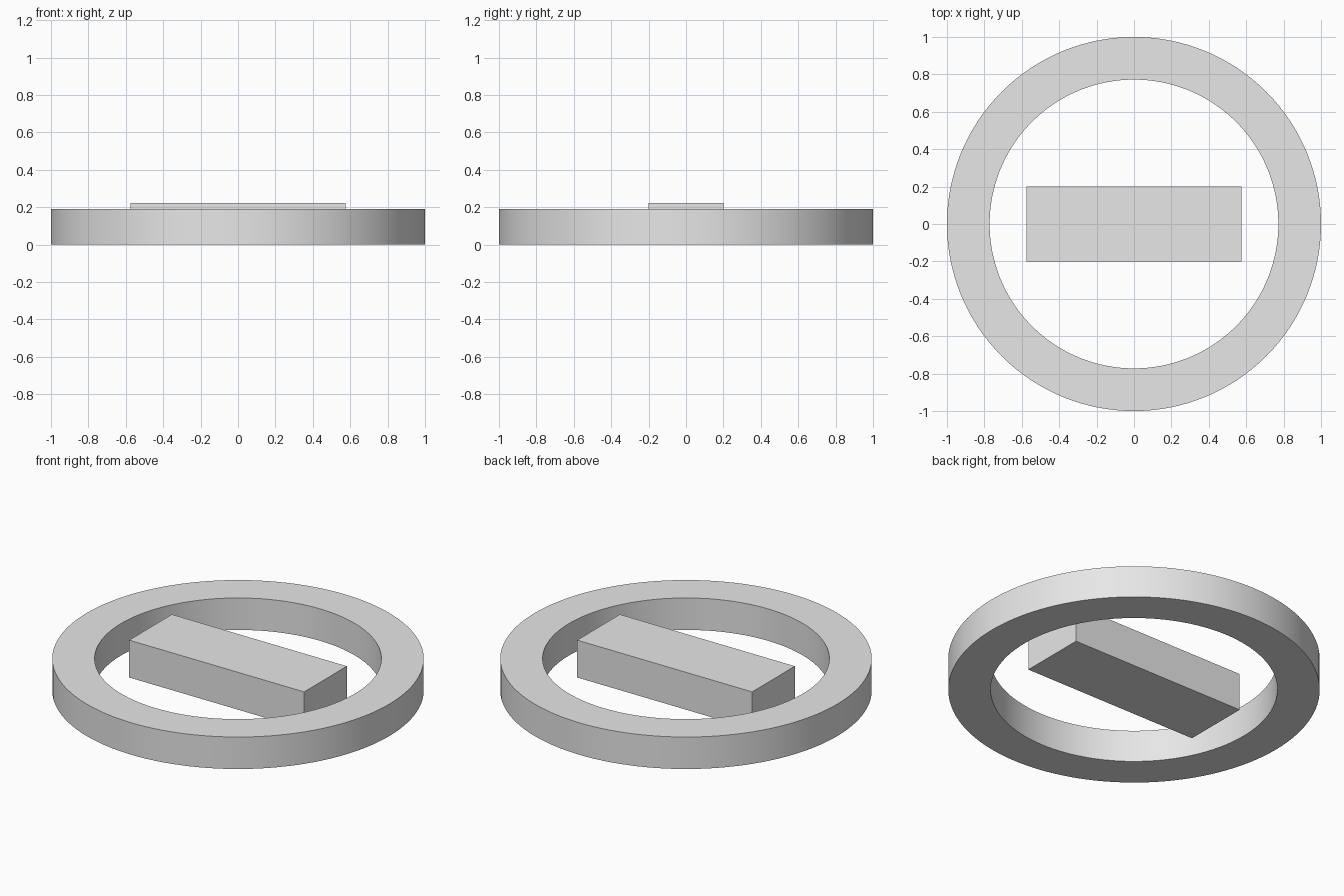
import bpy, bmesh, math

if "Cube" in bpy.data.objects:
    bpy.data.objects.remove(bpy.data.objects["Cube"])

grey = bpy.data.materials.new("light_grey")
grey.diffuse_color = (0.8, 0.8, 0.8, 1)
grey.use_nodes = True
grey.node_tree.nodes["Principled BSDF"].inputs["Base Color"].default_value = grey.diffuse_color


def add_part(name, bm):
    bmesh.ops.recalc_face_normals(bm, faces=bm.faces)
    mesh = bpy.data.meshes.new(name)
    bm.to_mesh(mesh)
    bm.free()
    mesh.materials.append(grey)
    obj = bpy.data.objects.new(name, mesh)
    bpy.context.collection.objects.link(obj)
    return obj


# Outer ring: a rectangular section swept around z
SEGMENTS = 128
section = [(0.772, 0), (1.0, 0), (1.0, 0.19), (0.772, 0.19)]
bm = bmesh.new()
loops = []
for i in range(SEGMENTS):
    a = 2 * math.pi * i / SEGMENTS
    loops.append([bm.verts.new((r * math.cos(a), r * math.sin(a), z)) for r, z in section])
for i in range(SEGMENTS):
    p, q = loops[i], loops[(i + 1) % SEGMENTS]
    for k in range(4):
        n = (k + 1) % 4
        bm.faces.new((p[k], q[k], q[n], p[n]))
ring = add_part("ring", bm)
bpy.context.view_layer.objects.active = ring
ring.select_set(True)
bpy.ops.object.shade_smooth_by_angle(angle=math.radians(30))

# Central block, slightly taller than the ring
bm = bmesh.new()
bmesh.ops.create_cube(bm, size=1)
bmesh.ops.scale(bm, vec=(1.15, 0.4, 0.222), verts=bm.verts)
bmesh.ops.translate(bm, vec=(0, 0, 0.111), verts=bm.verts)
add_part("center_block", bm)
